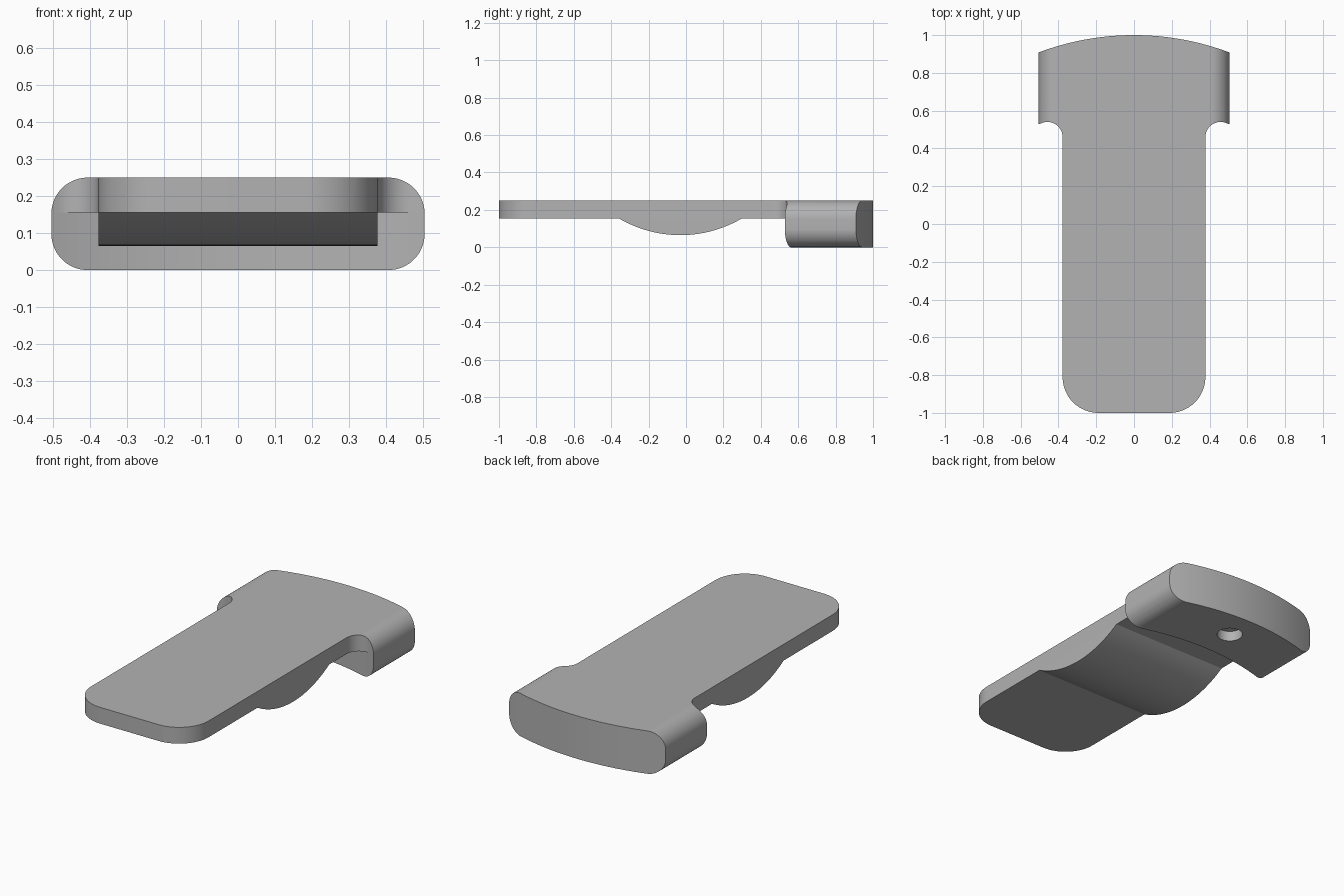
import bpy, bmesh
from math import sin, cos, radians, sqrt, atan2, degrees, asin

cube = bpy.data.objects.get("Cube")
if cube:
    bpy.data.objects.remove(cube, do_unlink=True)

grey = bpy.data.materials.new("plain grey")
grey.use_nodes = True
colour = (0.45, 0.45, 0.45, 1)
grey.diffuse_color = colour
grey.node_tree.nodes["Principled BSDF"].inputs["Base Color"].default_value = colour

HALF_BLADE, HALF_HEAD = 0.378, 0.505
UNDERSIDE, TOP = 0.155, 0.25
ARC_R = 1.434            # radius of both curved head ends
FRONT_MID, BACK_MID = 0.62, 1.0


def arc(cx, cy, r, start, end, steps=16):
    angles = [radians(start + (end - start) * i / steps) for i in range(steps + 1)]
    return [(cx + r * cos(a), cy + r * sin(a)) for a in angles]


def mirrored(half):
    """Close a right-hand half outline with its mirror image."""
    return half + [(-x, y) for x, y in reversed(half) if x > 1e-5]


def prism(name, outline, low, high, place):
    """Extrude a 2D outline from low to high; place maps (u, v, w) to xyz."""
    bm = bmesh.new()
    face = bm.faces.new([bm.verts.new(place(u, v, low)) for u, v in outline])
    top = bmesh.ops.extrude_face_region(bm, geom=[face])["geom"]
    offset = [b - a for a, b in zip(place(0, 0, low), place(0, 0, high))]
    bmesh.ops.translate(bm, vec=offset,
                        verts=[g for g in top if isinstance(g, bmesh.types.BMVert)])
    bmesh.ops.recalc_face_normals(bm, faces=bm.faces)
    mesh = bpy.data.meshes.new(name)
    bm.to_mesh(mesh)
    bm.free()
    mesh.materials.append(grey)
    obj = bpy.data.objects.new(name, mesh)
    bpy.context.collection.objects.link(obj)
    return obj


def apply_boolean(obj, tool, operation):
    mod = obj.modifiers.new("shape", "BOOLEAN")
    mod.object, mod.operation, mod.solver = tool, operation, "EXACT"
    bpy.context.view_layer.objects.active = obj
    bpy.ops.object.modifier_apply(modifier=mod.name)


def flat(u, v, w):
    return (u, v, w)


def along_y(u, v, w):
    return (u, w, v)


def along_x(u, v, w):
    return (w, u, v)


# Curved head ends, as right-hand half arcs ending on the centre line
edge = degrees(asin((HALF_HEAD + 0.02) / ARC_R))
back_arc = arc(0, BACK_MID - ARC_R, ARC_R, 90 - edge, 90, 24)
front_arc = arc(0, FRONT_MID - ARC_R, ARC_R, 90, 90 - edge, 24)

# Blade and upper head in one plate, with a round notch beside the neck
notch_r = 0.08
notch_x = HALF_BLADE + notch_r
notch_y = FRONT_MID - ARC_R + sqrt((ARC_R - notch_r) ** 2 - notch_x ** 2)
tangent = degrees(atan2(notch_y - FRONT_MID + ARC_R, notch_x))
shoulder = [p for p in front_arc if p[0] > notch_x * ARC_R / (ARC_R - notch_r) + 0.002]
half = (arc(HALF_BLADE - 0.19, -0.81, 0.19, -90, 0)
        + arc(notch_x, notch_y, notch_r, 180, tangent) + shoulder + back_arc)
half[-1] = (0, BACK_MID)
plate = prism("blade_plate", mirrored(half), UNDERSIDE, TOP, flat)

# Lower head block
head_half = [(0, FRONT_MID)] + front_arc[1:] + back_arc[:-1] + [(0, BACK_MID)]
head_outline = head_half + [(-x, y) for x, y in reversed(head_half[1:-1])]
head = prism("lower_head", head_outline, 0, UNDERSIDE, flat)

# Rounded bar section that trims the head sides
r = 0.098
section = mirrored(arc(HALF_HEAD - r, r, r, -90, 0)
                   + arc(HALF_HEAD - r, TOP - r, r, 0, 90))
bar = prism("side_rounding_cutter", section, -1.2, 1.2, along_y)
for part in (plate, head):
    apply_boolean(part, bar, "INTERSECT")

# Blind round hole under the head
hole = prism("hole_cutter", arc(0, 0.82, 0.07, 0, 360, 40)[:-1], -0.05, 0.06, flat)
apply_boolean(head, hole, "DIFFERENCE")
for cutter in (bar, hole):
    bpy.data.objects.remove(cutter, do_unlink=True)

# Curved swell under the blade
chord, drop = 0.33, 0.09
swell_r = (chord ** 2 + drop ** 2) / (2 * drop)
spread = degrees(asin(chord / swell_r))
swell = prism("underside_swell",
              arc(-0.03, UNDERSIDE - drop + swell_r, swell_r, -90 - spread, -90 + spread, 32),
              -HALF_BLADE, HALF_BLADE, along_x)

# Smooth curves, sharp edges
bpy.ops.object.select_all(action="DESELECT")
for part in (plate, head, swell):
    part.select_set(True)
bpy.context.view_layer.objects.active = plate
bpy.ops.object.shade_smooth_by_angle(angle=radians(30))
